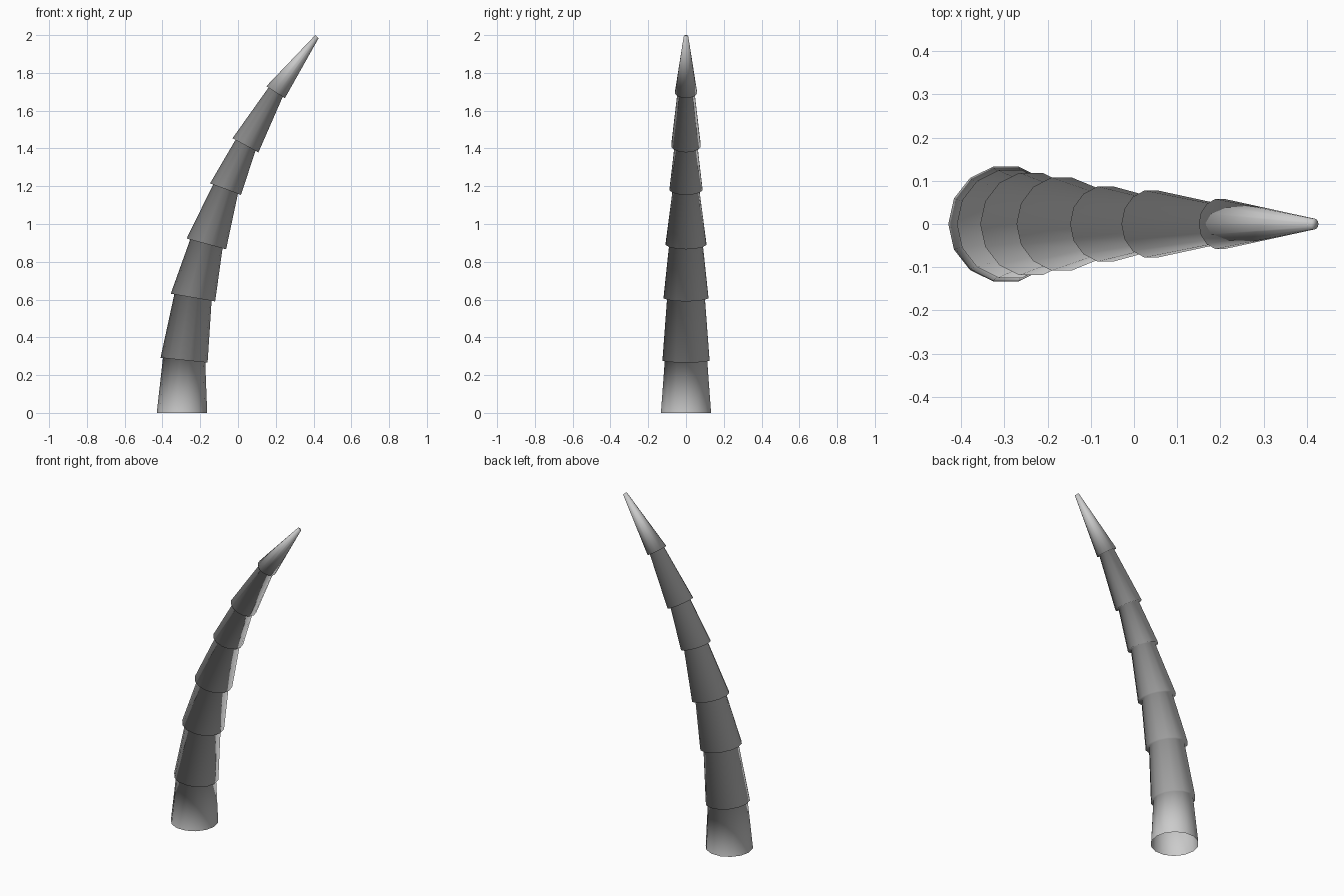
import bpy, bmesh, math
from mathutils import Vector

if "Cube" in bpy.data.objects:
    bpy.data.objects.remove(bpy.data.objects["Cube"])

SIDES = 14

# Lower rim of each segment, then the tip: left x, z, right x, z, neck scale below it
RIMS = [
    (-0.43, 0.00, -0.163, 0.00, None),
    (-0.41, 0.292, -0.161, 0.266, 0.90),
    (-0.356, 0.631, -0.121, 0.590, 0.84),
    (-0.272, 0.923, -0.063, 0.866, 0.82),
    (-0.148, 1.215, 0.016, 1.154, 0.80),
    (-0.029, 1.454, 0.108, 1.379, 0.77),
    (0.150, 1.729, 0.248, 1.666, 0.77),
    (0.409, 2.00, 0.427, 1.984, None),
]


def ring(bm, rim, scale=1.0):
    """Tilted ring spanning the two rim points."""
    left, right = Vector((rim[0], 0, rim[1])), Vector((rim[2], 0, rim[3]))
    mid, half = (left + right) / 2, (right - left) / 2 * scale
    side = Vector((0, half.length * 1.02, 0))
    angles = [2 * math.pi * i / SIDES for i in range(SIDES)]
    return [bm.verts.new(mid + half * math.cos(a) + side * math.sin(a)) for a in angles]


# One continuous skin: each tapered segment ends in a neck under the next rim
bm = bmesh.new()
rings = []
for rim in RIMS:
    if rim[4]:
        rings.append(ring(bm, rim, rim[4]))
    rings.append(ring(bm, rim))
for low, high in zip(rings, rings[1:]):
    for i in range(SIDES):
        j = (i + 1) % SIDES
        bm.faces.new((low[i], low[j], high[j], high[i]))
bm.faces.new(rings[-1])  # tip cap; the base stays open
for f in bm.faces:
    f.smooth = True

mesh = bpy.data.meshes.new("curved_horn")
bm.to_mesh(mesh)
bm.free()
horn = bpy.data.objects.new("curved_horn", mesh)
bpy.context.collection.objects.link(horn)
